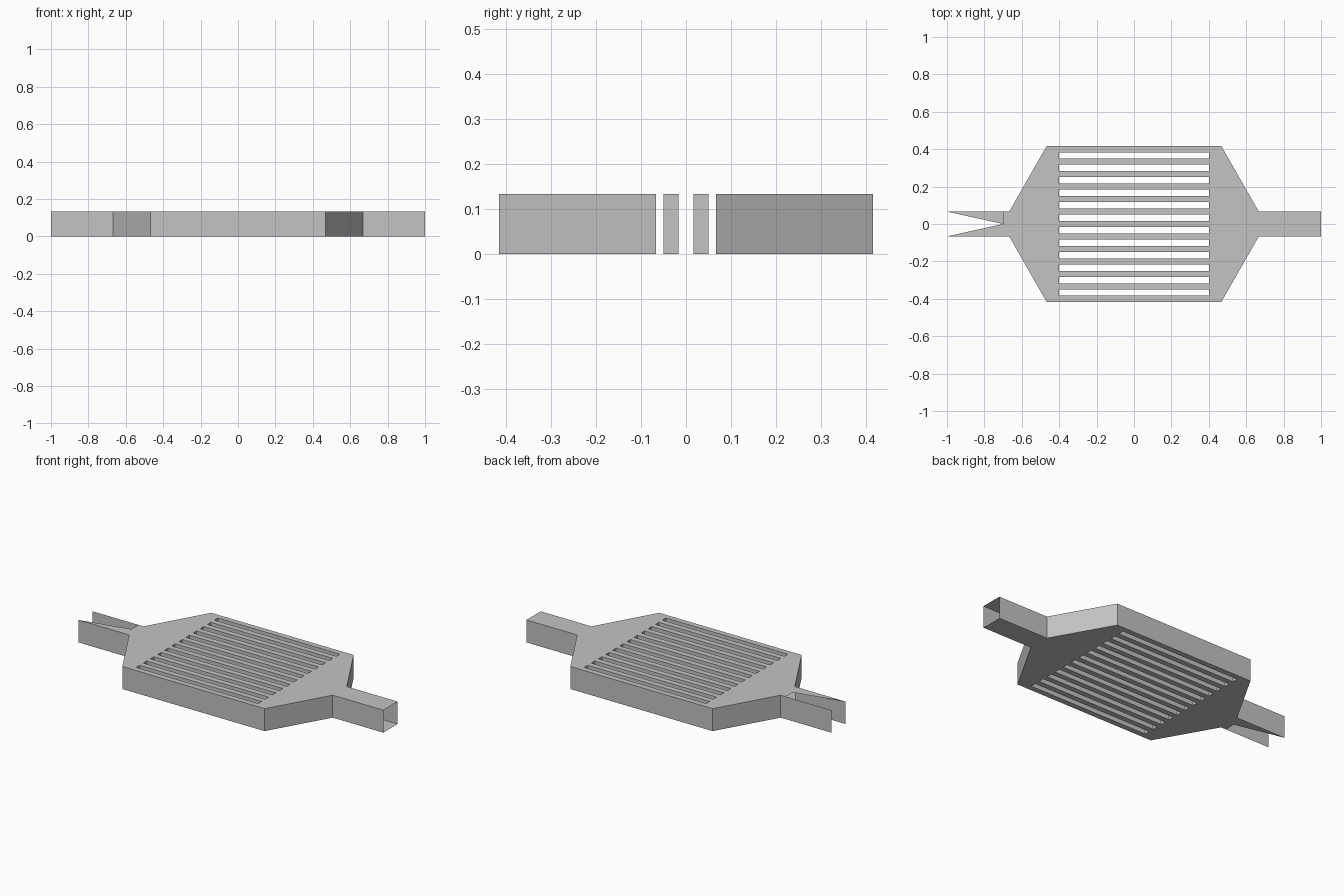
import bpy
import bmesh

cube = bpy.data.objects.get("Cube")
if cube:
    bpy.data.objects.remove(cube, do_unlink=True)

HEIGHT = 0.1333
DUCT = 0.0667        # half width of the ducts
BODY = 0.4167        # half width of the body
SLOT_X = 0.4         # half length of a slot
PITCH = 0.0667       # slot spacing
SLOTS = 12

grey = bpy.data.materials.new("plain grey")
grey.use_nodes = True
colour = (0.55, 0.55, 0.55, 1)
grey.diffuse_color = colour
grey.node_tree.nodes["Principled BSDF"].inputs["Base Color"].default_value = colour

# Side wall path, from the open right-hand duct to the torn left-hand one
side = [(1, DUCT), (0.667, DUCT), (0.467, BODY), (-0.467, BODY),
        (-0.667, DUCT), (-0.7, DUCT), (-1, DUCT)]


def slot_loop(i):
    y = (i - (SLOTS - 1) / 2) * PITCH
    q = PITCH / 4
    return [(-SLOT_X, y - q), (SLOT_X, y - q), (SLOT_X, y + q), (-SLOT_X, y + q)]


slots = [slot_loop(i) for i in range(SLOTS)]
bm = bmesh.new()


def cap(z, sign):
    """Slotted plate; a pointed flap runs to the end on one side only."""
    outline = side[:-1] + [(-0.7, 0)] + [(x, -y) for x, y in reversed(side)]
    edges = []
    for loop in [outline] + slots:
        verts = [bm.verts.new((x, y * sign, z)) for x, y in loop]
        edges += [bm.edges.new((a, b)) for a, b in zip(verts, verts[1:] + verts[:1])]
    bmesh.ops.triangle_fill(bm, use_beauty=True, use_dissolve=False,
                            edges=edges, normal=(0, 0, 1))


def walls(path):
    for (ax, ay), (bx, by) in zip(path, path[1:]):
        bm.faces.new([bm.verts.new(p) for p in (
            (ax, ay, 0), (bx, by, 0), (bx, by, HEIGHT), (ax, ay, HEIGHT))])


# Top and bottom plates, with flaps on opposite sides
cap(HEIGHT, 1)
cap(0, -1)

# Outer side walls and the walls lining each slot
walls(side)
walls([(x, -y) for x, y in side])
for loop in slots:
    walls(loop + loop[:1])

bmesh.ops.remove_doubles(bm, verts=bm.verts[:], dist=0.0005)
bmesh.ops.recalc_face_normals(bm, faces=bm.faces[:])

mesh = bpy.data.meshes.new("slotted_duct_shell")
bm.to_mesh(mesh)
bm.free()
mesh.materials.append(grey)
shell = bpy.data.objects.new("slotted_duct_shell", mesh)
bpy.context.scene.collection.objects.link(shell)
